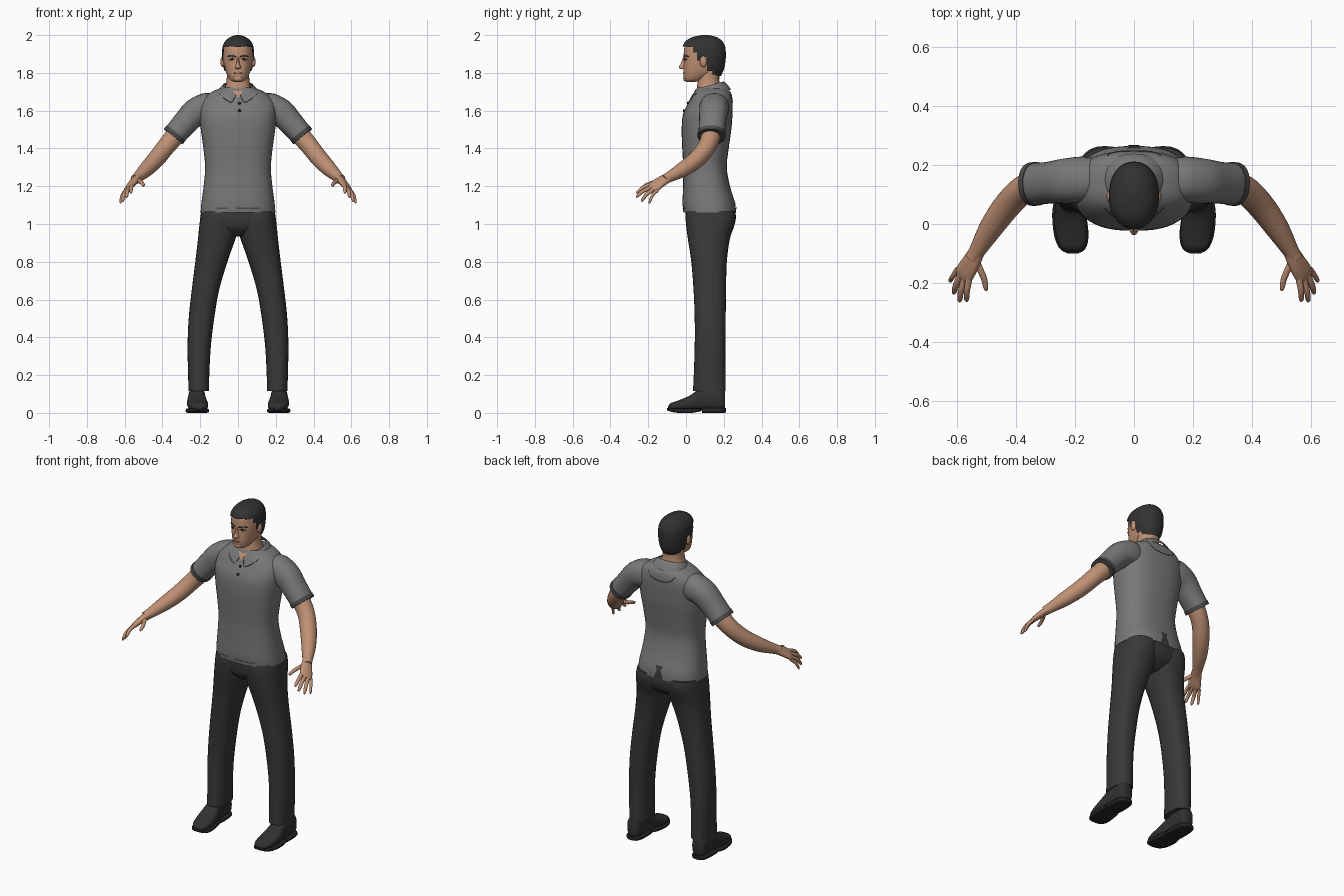
import bpy, bmesh, math
from mathutils import Vector
from mathutils.bvhtree import BVHTree

if "Cube" in bpy.data.objects:
    bpy.data.objects.remove(bpy.data.objects["Cube"])


def material(name, rgb):
    m = bpy.data.materials.new(name)
    m.diffuse_color = (*rgb, 1)
    m.use_nodes = True
    m.node_tree.nodes["Principled BSDF"].inputs["Base Color"].default_value = m.diffuse_color
    return m


SKIN = material("skin", (0.52, 0.28, 0.175))
HAIR = material("hair_black", (0.032, 0.032, 0.033))
SHIRT = material("shirt_grey", (0.19, 0.19, 0.19))
TRIM = material("trim_dark_grey", (0.07, 0.07, 0.07))
CLOTH = material("trouser_charcoal", (0.04, 0.04, 0.042))
LEATHER = material("shoe_black", (0.03, 0.03, 0.03))
SOLE = material("sole_black", (0.018, 0.018, 0.018))
LIPS = material("lip_brown", (0.3, 0.12, 0.085))
EYE = material("eye_white", (0.45, 0.42, 0.4))


def finish(name, bm, mat, mirror=False):
    bmesh.ops.recalc_face_normals(bm, faces=bm.faces[:])
    me = bpy.data.meshes.new(name)
    bm.to_mesh(me)
    bm.free()
    me.materials.append(mat)
    me.shade_smooth()
    me.set_sharp_from_angle(angle=math.radians(45))
    ob = bpy.data.objects.new(name, me)
    bpy.context.collection.objects.link(ob)
    if mirror:
        ob.modifiers.new("mirror", 'MIRROR').use_mirror_merge = False
    return ob


def spline(keys, steps):
    """Smooth in-between values through a list of equal-length tuples."""
    out, last = [], len(keys) - 1
    for i in range(last):
        a, b, c, d = keys[max(i - 1, 0)], keys[i], keys[i + 1], keys[min(i + 2, last)]
        for s in range(steps):
            t = s / steps
            out.append([0.5 * (2 * q + (r - p) * t + (2 * p - 5 * q + 4 * r - w) * t * t
                               + (3 * q - p - 3 * r + w) * t ** 3)
                        for p, q, r, w in zip(a, b, c, d)])
    return out + [list(keys[-1])]


def loft(name, keys, mat, p=2.2, sides=28, steps=4, mirror=False, caps=True, keep=None):
    """Skin superellipse rings; each key is centre, half-axis U, half-axis V."""
    bm = bmesh.new()
    rings = []
    for k in spline(keys, steps):
        c, u, v = Vector(k[:3]), Vector(k[3:6]), Vector(k[6:])
        ring = []
        for j in range(sides):
            a = 2 * math.pi * j / sides
            ca, sa = math.cos(a), math.sin(a)
            ring.append(bm.verts.new(c + u * math.copysign(abs(ca) ** (2 / p), ca)
                                     + v * math.copysign(abs(sa) ** (2 / p), sa)))
        rings.append(ring)
    for a, b in zip(rings, rings[1:]):
        for j in range(sides):
            n = (j + 1) % sides
            bm.faces.new((a[j], a[n], b[n], b[j]))
    if caps:
        bm.faces.new(rings[0])
        bm.faces.new(rings[-1])
    if keep:
        drop = [f for f in bm.faces if not keep(f.calc_center_median())]
        bmesh.ops.delete(bm, geom=drop, context='FACES')
    return finish(name, bm, mat, mirror)


def slices(rows, tilt=0):
    """Level rings from (z, x_min, x_max, y_front, y_back)."""
    return [((a + b) / 2, (f + k) / 2, z, (b - a) / 2, 0, 0, 0, (k - f) / 2, tilt)
            for z, a, b, f, k in rows]


def even(rows):
    return [(z, -w, w, f, k) for z, w, f, k in rows]


def tube(path, side=(0, 1, 0)):
    """Rings across a path of (x, y, z, radius_side, radius_other)."""
    keys = []
    for i, k in enumerate(path):
        t = (Vector(path[min(i + 1, len(path) - 1)][:3]) - Vector(path[max(i - 1, 0)][:3])).normalized()
        s = Vector(side)
        u = (s - t * s.dot(t)).normalized()
        keys.append((*k[:3], *(u * k[3]), *(t.cross(u) * k[-1])))
    return keys


def ball(name, centre, radii, mat, mirror=False):
    bm = bmesh.new()
    bmesh.ops.create_uvsphere(bm, u_segments=16, v_segments=10, radius=1)
    for v in bm.verts:
        v.co = Vector([c + r * q for c, r, q in zip(centre, radii, v.co)])
    return finish(name, bm, mat, mirror)


# Shirt body and sleeves
torso = loft("shirt_body", slices(even([
    (1.06, .198, -.014, .264), (1.11, .194, -.018, .26), (1.2, .182, -.016, .233),
    (1.3, .174, -.015, .216), (1.4, .183, -.02, .226), (1.5, .197, -.023, .24),
    (1.58, .203, -.016, .246), (1.64, .196, .012, .247), (1.685, .16, .036, .242),
    (1.712, .112, .055, .225), (1.722, .08, .06, .2)])), SHIRT, p=2.5, sides=48)
sleeve = [(.12, .15, 1.62, .07, .07), (.17, .15, 1.615, .078, .078), (.23, .146, 1.588, .076, .073),
          (.285, .14, 1.53, .071, .066), (.34, .135, 1.467, .071, .061)]
loft("sleeve", tube(sleeve), SHIRT, mirror=True)
loft("sleeve_cuff", tube([(.328, .136, 1.481, .074, .064), (.343, .135, 1.463, .074, .064)]),
     TRIM, steps=1, mirror=True)
loft("collar", slices(even([(1.69, .113, .034, .238), (1.715, .098, .042, .222),
                            (1.735, .08, .052, .2)]), tilt=.02), SHIRT, sides=40, caps=False)

# Details laid on the shirt surface
depsgraph = bpy.context.evaluated_depsgraph_get()
surface = BVHTree.FromObject(torso, depsgraph)


def on_shirt(x, z, back=False, lift=.003):
    s = 1 if back else -1
    hit = surface.ray_cast(Vector((x, s, z)), Vector((0, -s, 0)))[0]
    return Vector((x, (hit.y if hit else .1) + s * lift, z))


def patch(name, corners, mat, back=False, n=6):
    """Thin plate over the shirt, bilinear between four (x, z) corners."""
    a, b, c, d = [Vector(q) for q in corners]
    bm = bmesh.new()
    grid = []
    for i in range(n + 1):
        l, r = a.lerp(d, i / n), b.lerp(c, i / n)
        grid.append([bm.verts.new(on_shirt(*l.lerp(r, j / n), back)) for j in range(n + 1)])
    for i in range(n):
        for j in range(n):
            bm.faces.new((grid[i][j], grid[i][j + 1], grid[i + 1][j + 1], grid[i + 1][j]))
    return finish(name, bm, mat)


def seam(name, pts, mirror=False, back=False):
    path = [(*on_shirt(x, z, back, .001), .0018, .0018) for x, z in pts]
    loft(name, tube(path, (.1, 1, .2)), TRIM, sides=6, mirror=mirror)


patch("open_neck", [(-.028, 1.708), (.028, 1.708), (.004, 1.672), (-.004, 1.672)], SKIN)
seam("collar_edge", [(.1, 1.69), (.07, 1.662), (.035, 1.645), (.018, 1.67), (.01, 1.69)], True)
seam("back_collar_edge", [(-.09, 1.685), (-.06, 1.655), (0, 1.645), (.06, 1.655), (.09, 1.685)], back=True)
for z in (1.64, 1.6):
    ball("button", on_shirt(.008, z), (.008, .005, .008), SOLE)
for x in (-.085, .02, .085):
    patch("hem_stitch", [(x - .03, 1.088), (x + .03, 1.088), (x + .03, 1.08), (x - .03, 1.08)], TRIM)
patch("back_hem_gap", [(-.012, 1.115), (.012, 1.115), (.03, 1.062), (-.03, 1.062)], CLOTH, True)
patch("back_hem_gap_top", [(-.026, 1.135), (.026, 1.135), (.012, 1.112), (-.012, 1.112)], CLOTH, True)

# Trousers
loft("trouser_seat", slices(even([(1.1, .185, .0, .25), (1.04, .197, -.002, .264),
                                  (.98, .16, .006, .246), (.935, .06, .05, .185)])), CLOTH, p=2.4)
loft("trouser_leg", slices([
    (1.07, .0, .194, .002, .258), (1.03, -.004, .2, -.002, .264), (.98, -.002, .206, .002, .252),
    (.92, .014, .212, .01, .232), (.8, .056, .226, .028, .216), (.65, .1, .245, .04, .212),
    (.5, .126, .261, .046, .21), (.35, .144, .267, .046, .208), (.2, .152, .264, .041, .209),
    (.115, .153, .262, .037, .21)]), CLOTH, p=2.4, mirror=True)


# Shoes: rings across y from (y, x, half_width, bottom, top)
def shoe_rings(rows):
    return [(x, y, (b + t) / 2, w, 0, 0, 0, 0, (t - b) / 2) for y, x, w, b, t in rows]


loft("shoe_upper", shoe_rings([
    (-.094, .207, .016, .02, .036), (-.08, .208, .04, .016, .052), (-.04, .211, .053, .012, .066),
    (.02, .216, .054, .012, .092), (.07, .218, .047, .012, .125), (.13, .218, .045, .012, .14),
    (.19, .218, .041, .012, .135), (.206, .218, .028, .02, .12)]), LEATHER, p=2.4, mirror=True)
loft("shoe_sole", shoe_rings([
    (-.1, .207, .018, .014, .026), (-.083, .208, .044, .007, .025), (-.04, .212, .058, 0, .024),
    (.03, .219, .058, 0, .024), (.08, .22, .051, .009, .024)]), SOLE, p=5, mirror=True)
loft("shoe_heel", shoe_rings([(.085, .22, .05, 0, .027), (.15, .22, .05, 0, .027),
                              (.195, .22, .042, 0, .027), (.212, .22, .024, .002, .026)]),
     SOLE, p=4, mirror=True)

# Arms, palms and fingers
loft("arm", tube([
    (.29, .138, 1.52, .05), (.335, .132, 1.465, .051), (.385, .108, 1.405, .048),
    (.435, .055, 1.342, .046), (.485, -.015, 1.29, .04), (.53, -.09, 1.248, .028),
    (.545, -.115, 1.235, .026)]), SKIN, p=2, mirror=True)
loft("palm", tube([
    (.527, -.085, 1.251, .026, .022), (.552, -.132, 1.224, .034, .019), (.574, -.168, 1.198, .037, .015),
    (.583, -.184, 1.188, .03, .007)], (.69, .54, -.49)), SKIN, mirror=True)
for name, base, tip in [("index_finger", (.557, -.18, 1.21), (.566, -.262, 1.162)),
                        ("middle_finger", (.572, -.178, 1.195), (.59, -.264, 1.14)),
                        ("ring_finger", (.586, -.168, 1.185), (.61, -.236, 1.118)),
                        ("little_finger", (.596, -.152, 1.178), (.623, -.195, 1.108)),
                        ("thumb", (.535, -.125, 1.235), (.5, -.226, 1.202))]:
    b, t = Vector(base), Vector(tip)
    bend = Vector((-.008, -.004, 0)) if name == "thumb" else Vector((.004, -.004, .008))
    r = .0085 if name == "little_finger" else .0105
    path = [(*(b.lerp(t, f) + bend * math.sin(math.pi * f)), r * k)
            for f, k in ((0, 1.1), (.5, 1), (.88, .8), (1, .25))]
    loft(name, tube(path, (.69, .54, -.49)), SKIN, p=2, sides=12, mirror=True)

# Neck and head
loft("neck", slices(even([(1.66, .08, .05, .2), (1.72, .069, .058, .186), (1.76, .06, .062, .176),
                          (1.83, .06, .07, .18)])), SKIN)
loft("head", slices(even([
    (1.753, .022, .004, .05), (1.762, .04, -.009, .09), (1.79, .058, -.014, .15),
    (1.82, .069, -.014, .185), (1.86, .077, -.012, .198), (1.9, .079, -.012, .2),
    (1.94, .076, -.007, .197), (1.97, .058, .015, .18), (1.986, .034, .045, .15)])), SKIN, sides=40)
ball("ear", (.081, .092, 1.86), (.012, .019, .03), SKIN, True)


def hairline(c):
    """Forehead, sideburn, above the ear, nape."""
    if c.y < .035:
        low = 1.936 + .15 * abs(c.x) * (abs(c.x) < .05)
    elif c.y < .055:
        low = 1.91
    elif c.y < .078:
        low = 1.862
    elif c.y < .112:
        low = 1.883
    else:
        low = 1.81 if c.y < .14 else 1.785
    return c.z > low


loft("hair", slices(even([
    (1.782, .056, .02, .184), (1.82, .075, -.004, .201), (1.87, .083, -.017, .21),
    (1.92, .084, -.019, .21), (1.95, .078, -.014, .203), (1.975, .061, .006, .185),
    (1.992, .036, .042, .155), (2.0, .01, .085, .12)])), HAIR, sides=64, steps=8, keep=hairline)

# Face
loft("nose", slices(even([(1.882, .007, -.016, .02), (1.85, .009, -.028, .02), (1.83, .016, -.038, .02),
                          (1.82, .012, -.026, .02)])), SKIN, sides=16)


def face_y(x):
    return .093 - .105 * (1 - (abs(x) / .078) ** 2.2) ** (1 / 2.2)


loft("eyebrow", tube([(x, face_y(x), z, .003, r) for x, z, r in
                      ((.012, 1.885, .003), (.025, 1.889, .0045), (.042, 1.891, .004), (.056, 1.885, .002))]),
     HAIR, sides=10, mirror=True)
ball("eye", (.033, face_y(.033) + .002, 1.87), (.013, .005, .005), EYE, True)
ball("iris", (.032, face_y(.032) - .001, 1.87), (.0055, .0035, .005), SOLE, True)
loft("upper_eyelid", tube([(x, face_y(x) - .001, z, .003, .002) for x, z in
                           ((.018, 1.87), (.032, 1.877), (.048, 1.87))]), HAIR, sides=8, mirror=True)
ball("mouth", (0, -.009, 1.798), (.024, .008, .0065), LIPS)
ball("chin", (0, -.002, 1.77), (.026, .013, .015), SKIN)
